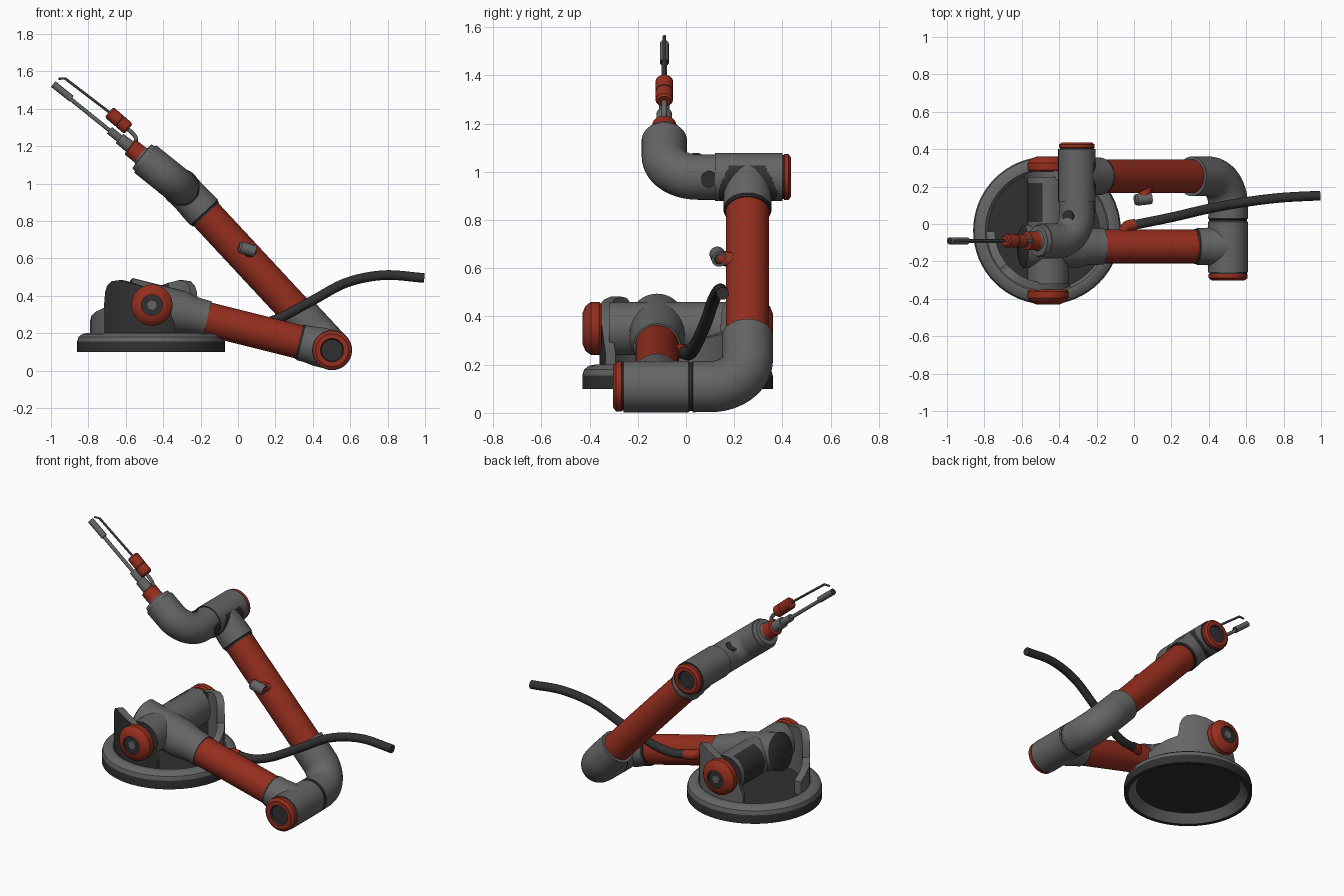
import bpy, bmesh
from math import cos, sin, pi, radians
from mathutils import Vector as V

if "Cube" in bpy.data.objects:
    bpy.data.objects.remove(bpy.data.objects["Cube"], do_unlink=True)


def material(name, rgb):
    m = bpy.data.materials.new(name)
    m.use_nodes = True
    m.diffuse_color = (*rgb, 1)
    m.node_tree.nodes["Principled BSDF"].inputs["Base Color"].default_value = (*rgb, 1)
    return m


GREY, RED, DARK = 0, 1, 2
MATS = [material("mid grey", (0.13, 0.13, 0.13)),
        material("brick red", (0.3, 0.027, 0.013)),
        material("charcoal", (0.03, 0.03, 0.03))]


def finish(name, bm):
    bmesh.ops.remove_doubles(bm, verts=bm.verts, dist=1e-5)
    bmesh.ops.recalc_face_normals(bm, faces=bm.faces)
    me = bpy.data.meshes.new(name)
    bm.to_mesh(me)
    bm.free()
    for m in MATS:
        me.materials.append(m)
    ob = bpy.data.objects.new(name, me)
    bpy.context.collection.objects.link(ob)
    bpy.ops.object.select_all(action="DESELECT")
    ob.select_set(True)
    bpy.context.view_layer.objects.active = ob
    bpy.ops.object.shade_smooth_by_angle(angle=radians(35))
    return ob


def skin(bm, rings, mats):
    n = len(rings[0])
    for a, b, m in zip(rings, rings[1:], mats):
        for i in range(n):
            j = (i + 1) % n
            bm.faces.new((a[i], a[j], b[j], b[i])).material_index = m


def ring(bm, centre, axis, side, r, n):
    up = axis.cross(side)
    return [bm.verts.new(centre + r * (cos(k * 2 * pi / n) * side + sin(k * 2 * pi / n) * up))
            for k in range(n)]


def lathe(name, origin, axis, profile, n=48):
    """Turn (distance, radius, colour) points around an axis; colour is for the next span."""
    bm = bmesh.new()
    axis = V(axis).normalized()
    side = axis.orthogonal().normalized()
    rings = [ring(bm, V(origin) + axis * t, axis, side, r, n) for t, r, _ in profile]
    skin(bm, rings, [p[2] for p in profile])
    return finish(name, bm)


def rod(name, start, end, r, mat=GREY, n=32, ends=None, cuts=1):
    d = V(end) - V(start)
    ends = mat if ends is None else ends
    body = [(d.length * k / cuts, r, mat) for k in range(cuts)]
    return lathe(name, start, d, [(0, 0, ends)] + body + [(d.length, r, ends), (d.length, 0, mat)], n)


def darken(ob, rule):
    """Paint the faces whose centre and normal pass the rule."""
    for p in ob.data.polygons:
        if rule(p.center, p.normal):
            p.material_index = DARK


def sweep(name, pts, r, mat=GREY, n=32):
    """Round tube along a path, with transported rings and closed ends."""
    bm = bmesh.new()
    pts = [V(p) for p in pts]
    tans = [(pts[min(i + 1, len(pts) - 1)] - pts[max(i - 1, 0)]).normalized()
            for i in range(len(pts))]
    side = tans[0].orthogonal().normalized()
    rings = []
    for p, t in zip(pts, tans):
        side = (side - t * side.dot(t)).normalized()
        rings.append(ring(bm, p, t, side, r, n))
    skin(bm, rings, [mat] * len(rings))
    for end in (rings[0], rings[-1]):
        bm.faces.new(end).material_index = mat
    finish(name, bm)


def bend(start, corner, end, radius, steps=14):
    """Straight, rounded right-angle corner, straight."""
    start, corner, end = V(start), V(corner), V(end)
    a, b = (start - corner).normalized(), (end - corner).normalized()
    c = corner + radius * (a + b)
    arc = [c - radius * (b * cos(k * pi / 2 / steps) + a * sin(k * pi / 2 / steps))
           for k in range(steps + 1)]
    return [start] + arc + [end]


def smooth_path(pts, steps=8):
    """Catmull-Rom path through a few points."""
    p = [V(q) for q in pts]
    p = [2 * p[0] - p[1]] + p + [2 * p[-1] - p[-2]]
    out = []
    for a, b, c, d in zip(p, p[1:], p[2:], p[3:]):
        for k in range(steps):
            t = k / steps
            out.append(0.5 * (2 * b + (c - a) * t + (2 * a - 5 * b + 4 * c - d) * t * t
                              + (3 * b - a - 3 * c + d) * t ** 3))
    return out + [p[-2]]


def end_cap(name, origin, axis, r, length):
    lathe(name, origin, axis, [(0, 0, DARK), (0, r * 0.96, DARK), (0.006, r * 0.96, RED),
                               (0.008, r, RED), (length * 0.7, r, RED),
                               (length, r * 0.84, RED), (length, r * 0.6, DARK),
                               (length - 0.012, r * 0.55, DARK), (length - 0.012, 0, DARK)])


# Key joints and directions
base = V((-0.465, -0.035, 0))
shoulder = V((-0.46, -0.12, 0.35))
elbow = V((0.503, -0.12, 0.109))
elbow_top = V((0.503, 0.255, 0.109))
wrist = V((-0.305, 0.255, 0.978))
hand = V((-0.305, -0.09, 0.978))
lower = (elbow - shoulder).normalized()
upper = (wrist - elbow_top).normalized()
grip = V((-0.78, 0, 0.625)).normalized()
Y = V((0, 1, 0))

# Turntable base, hollow underneath
lathe("base_disc", base, (0, 0, 1),
      [(0.15, 0, DARK), (0.15, 0.32, GREY), (0.1, 0.37, DARK), (0.1, 0.395, DARK),
       (0.155, 0.395, GREY), (0.18, 0.388, GREY), (0.195, 0.368, GREY), (0.2, 0.345, GREY),
       (0.2, 0.33, GREY), (0.185, 0.315, DARK), (0.185, 0, DARK)], 64)

# Two curved bearing walls, one the half-turn copy of the other: (angle, top height)
crest = [(181, 0.27), (192, 0.295), (205, 0.315), (219, 0.335), (221, 0.42), (224, 0.455),
         (229, 0.477), (238, 0.483), (250, 0.47), (262, 0.45), (275, 0.42), (285, 0.36),
         (293, 0.25)]
for name, s in (("front", 1), ("rear", -1)):
    bm = bmesh.new()
    rings = []
    for deg, top in crest:
        out = V((cos(radians(deg)), sin(radians(deg)), 0)) * s
        rings.append([bm.verts.new(base + out * r + V((0, 0, z)))
                      for r, z in ((0.28, 0.18), (0.325, 0.18), (0.325, top), (0.28, top))])
    skin(bm, rings, [GREY] * len(rings))
    for i, f in enumerate(bm.faces):
        outer, inner = i % 4 == 1, i % 4 == 3
        if (s > 0 and outer and i >= 12) or (s < 0 and inner and i >= 32):
            f.material_index = DARK
    bm.faces.new(rings[0])
    bm.faces.new(rings[-1])
    finish(name + "_bearing_wall", bm)
    # Bearing cap with dark socket and pin
    axis = -Y * s
    pos = base + V((0.005, 0, 0.35)) + axis * 0.315
    lathe(name + "_shoulder_cap", pos, axis,
          [(0, 0, RED), (0, 0.1, RED), (0.01, 0.11, RED), (0.045, 0.11, RED), (0.068, 0.092, RED),
           (0.08, 0.062, RED), (0.08, 0.056, DARK), (0.067, 0.056, DARK), (0.067, 0, DARK)])
    rod(name + "_shoulder_pin", pos + axis * 0.06, pos + axis * 0.077, 0.03, GREY, 6)

# Shoulder tube and its tee
tube = rod("shoulder_tube", (-0.46, -0.32, 0.35), (-0.46, 0.25, 0.35), 0.11, GREY, 48, DARK, 19)
darken(tube, lambda c, n: n.x < -0.2 and 0 < c.y < 0.22)
lathe("shoulder_tee", shoulder, lower,
      [(-0.145, 0, DARK), (-0.145, 0.1, DARK), (-0.135, 0.115, GREY), (0.16, 0.115, GREY),
       (0.22, 0.1, GREY), (0.305, 0.097, GREY), (0.305, 0, GREY)])

# Lower arm and elbow
reach = (elbow - shoulder).length
rod("lower_arm", shoulder + lower * 0.28, shoulder + lower * 0.86, 0.09, RED, 48)
lathe("elbow_tee", shoulder, lower,
      [(0.81, 0, DARK), (0.81, 0.094, DARK), (0.82, 0.094, GREY), (0.822, 0.098, GREY),
       (0.86, 0.098, GREY), (reach - 0.08, 0.105, GREY), (reach, 0.105, GREY)])
lathe("elbow_tube", elbow - Y * 0.14, Y,
      [(0, 0, GREY), (0, 0.107, GREY), (0.27, 0.107, GREY), (0.275, 0.101, DARK),
       (0.285, 0.101, DARK), (0.29, 0.107, GREY), (0.3, 0.107, GREY), (0.3, 0, GREY)])
end_cap("elbow_cap", elbow - Y * 0.14, -Y, 0.104, 0.042)
sweep("elbow_bend", bend(elbow + Y * 0.15, elbow_top, elbow_top + upper * 0.285, 0.155),
      0.106, GREY, 48)

# Upper arm and wrist
rod("upper_arm", elbow_top + upper * 0.25, elbow_top + upper * 1.02, 0.09, RED, 48)
lathe("wrist_tee", elbow_top, upper,
      [(0.99, 0, DARK), (0.99, 0.095, DARK), (1.0, 0.095, DARK), (1.005, 0.1, GREY),
       (1.05, 0.1, GREY), (1.1, 0.097, GREY), (1.184, 0.097, GREY)])
tube = rod("wrist_tube", wrist - Y * 0.135, wrist + Y * 0.145, 0.1, GREY, 64, DARK, 40)
darken(tube, lambda c, n: n.dot(upper) < -0.3
       and (c - wrist).cross(upper).length < 0.122)
end_cap("wrist_cap", wrist + Y * 0.145, Y, 0.095, 0.036)
sweep("wrist_bend", bend(wrist - Y * 0.125, hand, hand + grip * 0.245, 0.14), 0.094, GREY, 48)

# Dark screw covers on the wrist
for name, y, d in (("wrist_cover_top", 0.04, V((-0.5, 0, 0.86))),
                   ("wrist_cover_side", 0.095, V((1, 0, -0.1)))):
    centre = V((-0.305, y, 0.978))
    rod(name, centre + d * 0.088, centre + d * 0.097, 0.034, DARK, 20)

# Gripper mount
lathe("gripper_mount", hand, grip,
      [(0.235, 0.094, GREY), (0.25, 0.085, GREY), (0.268, 0.082, GREY), (0.27, 0.055, GREY),
       (0.28, 0.05, RED), (0.345, 0.05, RED), (0.35, 0.034, GREY), (0.42, 0.032, GREY),
       (0.42, 0.022, GREY), (0.49, 0.022, GREY), (0.49, 0, GREY)], 24)


def at(x, z):
    return V((x, -0.09, z))


# Lower finger with padded tip
rod("lower_finger", at(-0.62, 1.23), at(-0.93, 1.48), 0.011, GREY, 12)
rod("finger_pad", at(-0.89, 1.453), at(-0.988, 1.532), 0.019, GREY, 12, DARK)
# Upper finger: hook, red actuator and thin bent rod
sweep("finger_hook", smooth_path([at(-0.6, 1.215), at(-0.565, 1.205), at(-0.545, 1.235),
                                  at(-0.56, 1.265), at(-0.6, 1.3)], 5), 0.011, GREY, 12)
act = V((-0.105, 0, 0.09))
lathe("finger_actuator", at(-0.585, 1.292), act,
      [(0, 0, RED), (0, 0.028, RED), (0.01, 0.036, RED), (0.06, 0.036, RED), (0.061, 0.034, DARK),
       (0.065, 0.034, DARK), (0.066, 0.036, RED), (0.128, 0.036, RED), (0.138, 0.028, RED),
       (0.138, 0, RED)], 24)
rod("upper_finger", at(-0.68, 1.375), at(-0.925, 1.562), 0.007, GREY, 10)
rod("finger_tip", at(-0.922, 1.562), at(-0.96, 1.56), 0.006, GREY, 10)

# Hose with its red plug on the lower arm
sweep("hose_plug", smooth_path([(-0.06, -0.06, 0.255), (-0.04, -0.015, 0.255),
                                (0.01, -0.002, 0.25)], 6), 0.03, RED, 20)
sweep("hose", smooth_path([(0, -0.005, 0.25), (0.1, 0.015, 0.245), (0.22, 0.04, 0.28),
                           (0.4, 0.082, 0.375), (0.58, 0.115, 0.47), (0.78, 0.14, 0.51),
                           (0.995, 0.152, 0.495)]), 0.026, DARK, 20)

# Empty connector on the upper arm
rod("connector_stub", (0.07, 0.2, 0.63), (0.05, 0.14, 0.645), 0.031, RED, 20)
lathe("connector_socket", (0.005, 0.128, 0.662), (0.085, 0.01, -0.025),
      [(0, 0, GREY), (0, 0.024, GREY), (0.01, 0.032, GREY), (0.09, 0.032, GREY),
       (0.09, 0.021, DARK), (0.07, 0.021, DARK), (0.07, 0, DARK)], 20)
